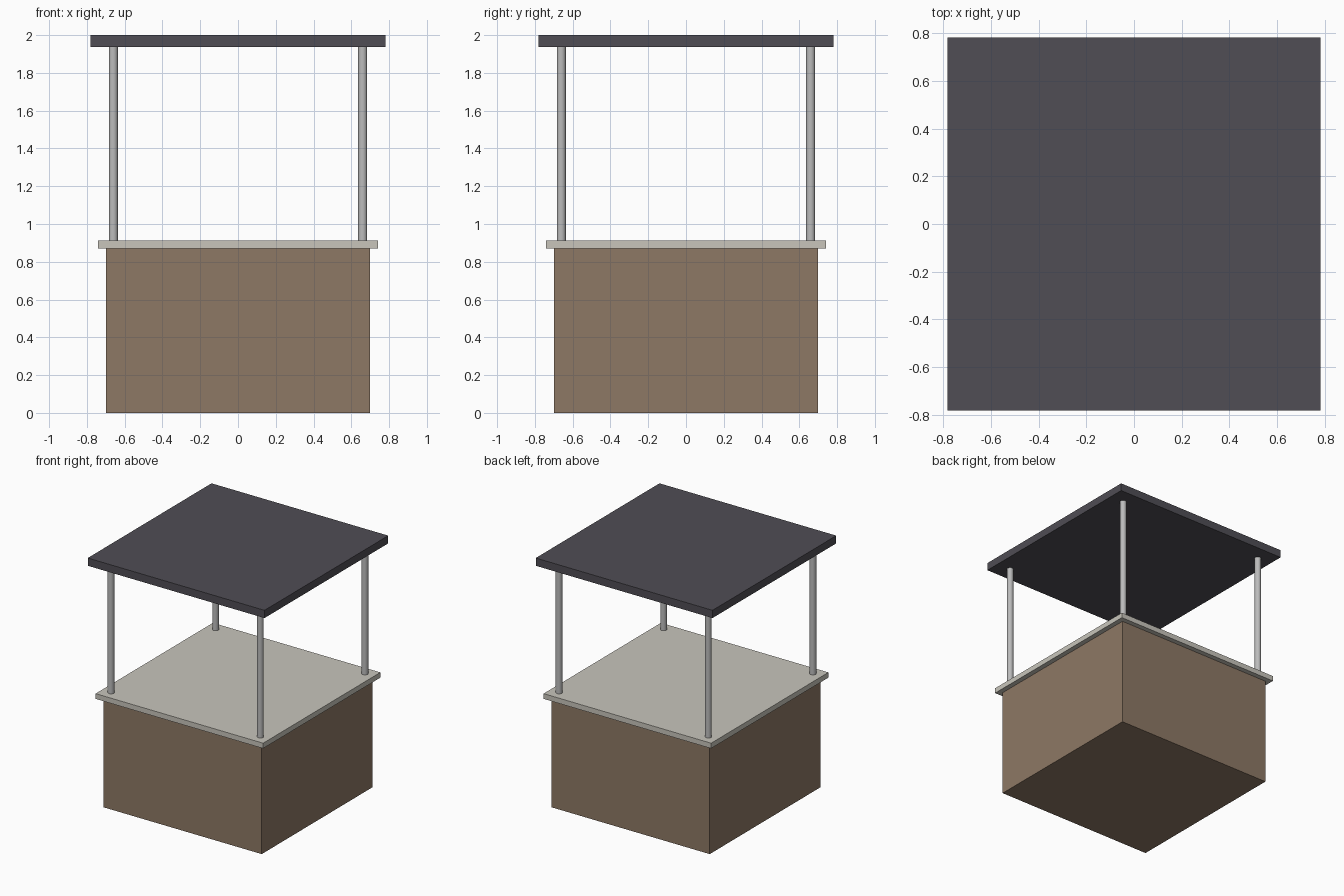
import bpy
import math

if "Cube" in bpy.data.objects:
    bpy.data.objects.remove(bpy.data.objects["Cube"])


def material(name, color):
    mat = bpy.data.materials.new(name)
    mat.diffuse_color = (*color, 1)
    mat.use_nodes = True
    mat.node_tree.nodes["Principled BSDF"].inputs["Base Color"].default_value = mat.diffuse_color
    return mat


def slab(name, half, z0, z1, mat):
    """Square box centred on the z axis, from z0 to z1."""
    bpy.ops.mesh.primitive_cube_add(size=1, location=(0, 0, (z0 + z1) / 2))
    obj = bpy.context.object
    obj.name = name
    obj.scale = (2 * half, 2 * half, z1 - z0)
    bpy.ops.object.transform_apply(location=False, rotation=False, scale=True)
    obj.data.materials.append(mat)
    return obj


def post(name, x, y, z0, z1, radius=0.024):
    """Smooth round post."""
    bpy.ops.mesh.primitive_cylinder_add(vertices=24, radius=radius, depth=z1 - z0,
                                        location=(x, y, (z0 + z1) / 2))
    obj = bpy.context.object
    obj.name = name
    bpy.ops.object.shade_smooth_by_angle(angle=math.radians(40))
    obj.data.materials.append(steel)


wood = material("wood", (0.27, 0.19, 0.13))
stone = material("stone", (0.58, 0.56, 0.50))
steel = material("steel", (0.50, 0.50, 0.50))
roofing = material("roofing", (0.08, 0.075, 0.09))

# Counter body and overhanging worktop
slab("base", 0.70, 0, 0.87, wood)
slab("countertop", 0.74, 0.87, 0.912, stone)

# Four corner posts
for side_y, row in ((-1, "front"), (1, "back")):
    for side_x, col in ((-1, "left"), (1, "right")):
        post(f"{row}_{col}_post", side_x * 0.66, side_y * 0.66, 0.912, 1.938)

# Flat roof
slab("roof", 0.781, 1.938, 2.0, roofing)
